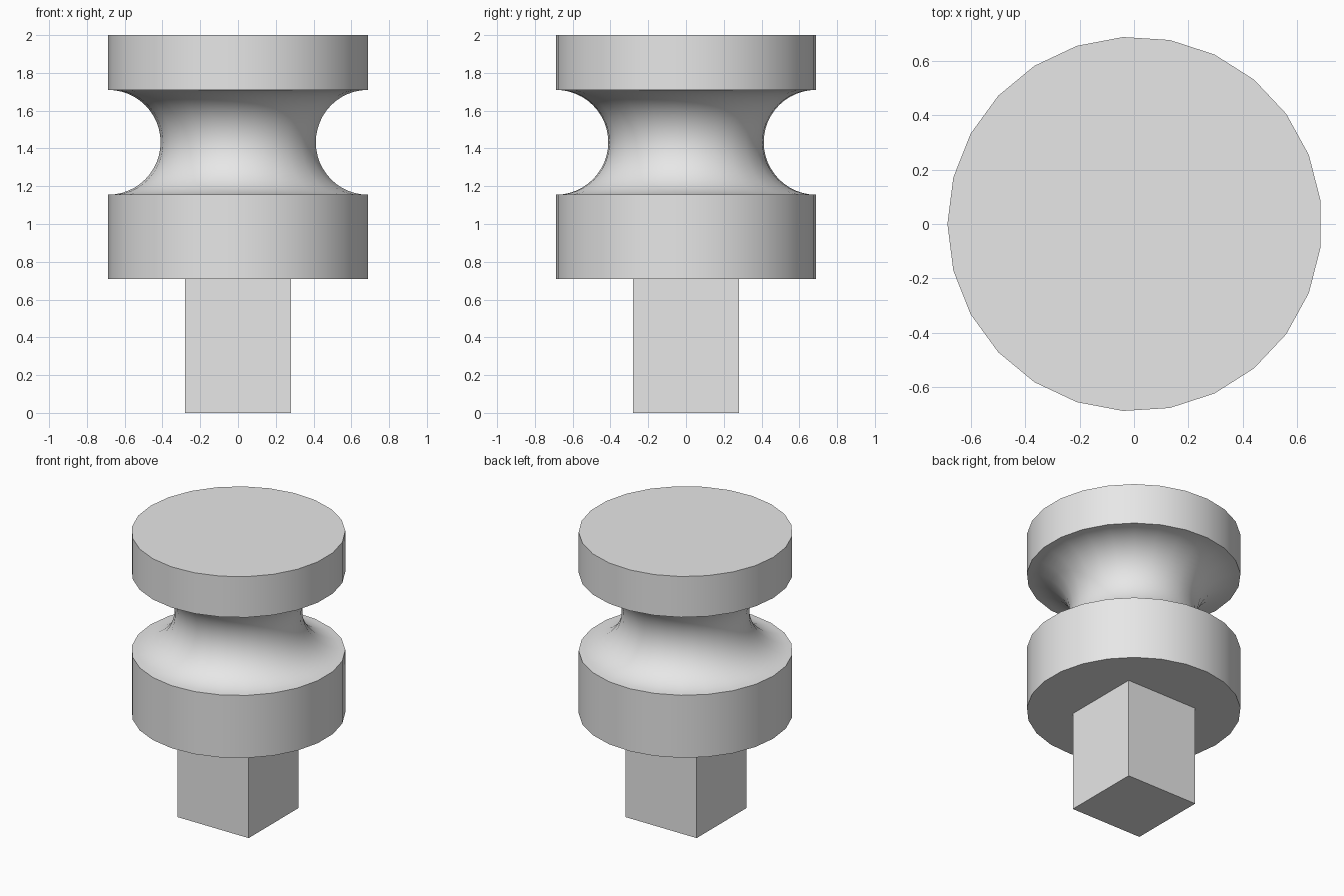
import bpy
import bmesh
import math
from mathutils import Matrix, Vector

cube = bpy.data.objects.get("Cube")
if cube:
    bpy.data.objects.remove(cube, do_unlink=True)

SIDES = 25
RADIUS = 0.69
POST_WIDTH = 0.56
BASE_Z, GROOVE_LOW, GROOVE_HIGH, TOP_Z = 0.71, 1.155, 1.71, 2.0
GROOVE_STEPS = 24

grey = bpy.data.materials.new("plain grey")
grey.use_nodes = True
grey.diffuse_color = (0.8, 0.8, 0.8, 1)
grey.node_tree.nodes["Principled BSDF"].inputs["Base Color"].default_value = grey.diffuse_color


def finish(name, bm, smooth):
    bmesh.ops.recalc_face_normals(bm, faces=bm.faces)
    mesh = bpy.data.meshes.new(name)
    bm.to_mesh(mesh)
    bm.free()
    mesh.materials.append(grey)
    obj = bpy.data.objects.new(name, mesh)
    bpy.context.collection.objects.link(obj)
    if smooth:
        bpy.ops.object.select_all(action="DESELECT")
        obj.select_set(True)
        bpy.context.view_layer.objects.active = obj
        bpy.ops.object.shade_smooth_by_angle(angle=math.radians(35))
    return obj


# Round knob: a turned profile with a semicircular groove
groove_radius = (GROOVE_HIGH - GROOVE_LOW) / 2
groove_z = (GROOVE_HIGH + GROOVE_LOW) / 2
profile = [(RADIUS, BASE_Z)]
for i in range(GROOVE_STEPS + 1):
    a = math.pi * i / GROOVE_STEPS
    profile.append((RADIUS - groove_radius * math.sin(a),
                    groove_z - groove_radius * math.cos(a)))
profile.append((RADIUS, TOP_Z))

bm = bmesh.new()
rings = []
for r, z in profile:
    ring = []
    for k in range(SIDES):
        t = math.pi + math.tau * k / SIDES
        ring.append(bm.verts.new((r * math.cos(t), r * math.sin(t), z)))
    rings.append(ring)
for low, high in zip(rings, rings[1:]):
    for k in range(SIDES):
        n = (k + 1) % SIDES
        bm.faces.new((low[k], low[n], high[n], high[k]))
bm.faces.new(rings[0])
bm.faces.new(rings[-1])
# Centre the odd-sided outline on x
shift = RADIUS * (1 - math.cos(math.pi / SIDES)) / 2
bmesh.ops.translate(bm, verts=bm.verts, vec=Vector((shift, 0, 0)))
finish("grooved_knob", bm, True)

# Square post, set slightly into the knob
post_height = BASE_Z + 0.01
bm = bmesh.new()
bmesh.ops.create_cube(
    bm, size=1,
    matrix=Matrix.Translation((0, 0, post_height / 2))
    @ Matrix.Diagonal((POST_WIDTH, POST_WIDTH, post_height, 1)))
finish("square_post", bm, False)
